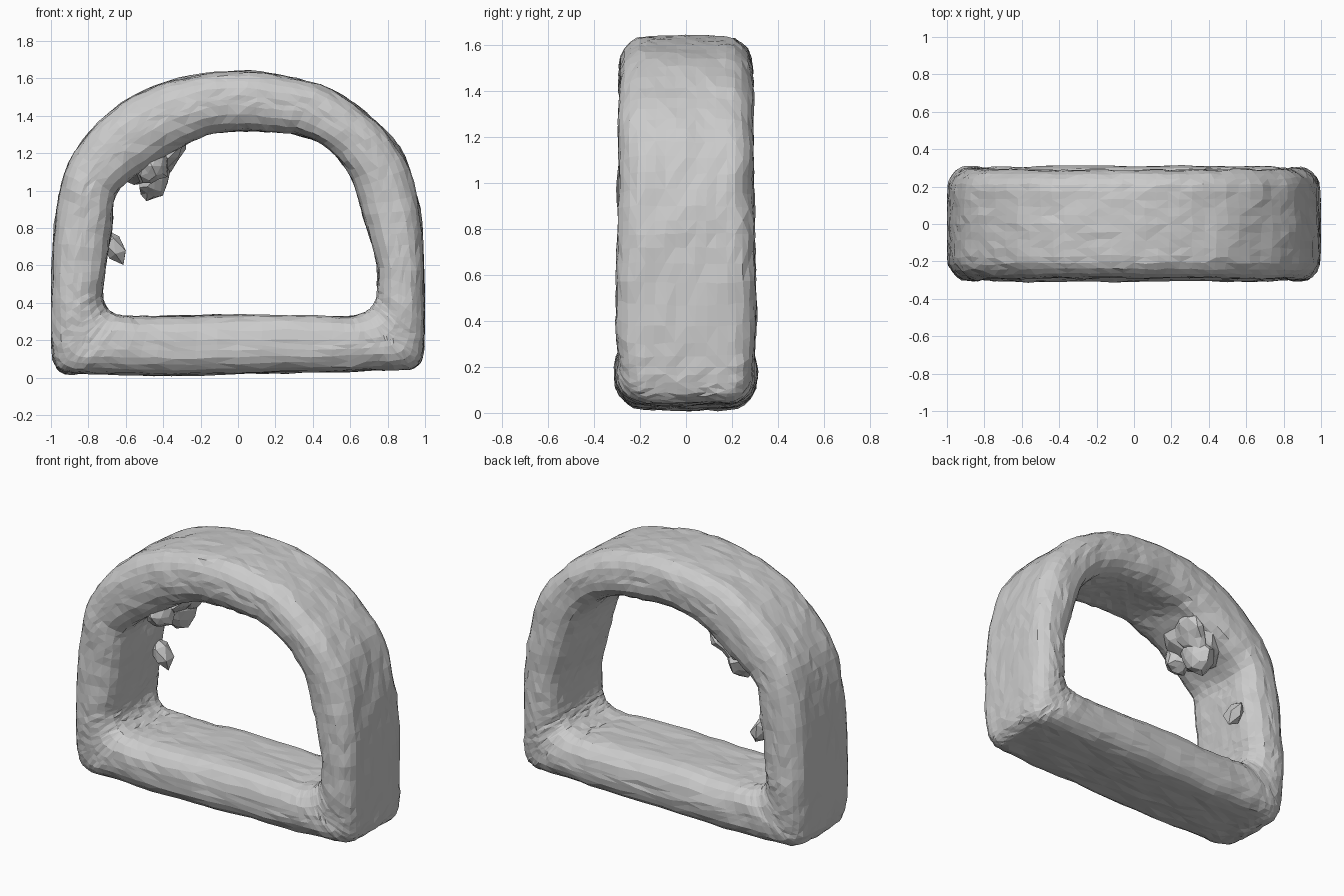
import bpy, bmesh, math, random
from mathutils import Vector, noise

if "Cube" in bpy.data.objects:
    bpy.data.objects.remove(bpy.data.objects["Cube"])

random.seed(4)

# Paired rim points around the frame: outer x, z and inner x, z
RIM = [
    (0, .02, 0, .335), (.5, .03, .5, .325), (.85, .04, .62, .33), (.95, .055, .69, .355),
    (.99, .13, .73, .40), (1, .3, .745, .47), (.992, .65, .74, .64), (.972, .9, .67, .87),
    (.89, 1.18, .61, 1.06), (.74, 1.37, .49, 1.22), (.5, 1.54, .33, 1.295),
    (.25, 1.615, .15, 1.315), (0, 1.64, 0, 1.32), (-.25, 1.615, -.17, 1.30),
    (-.5, 1.54, -.33, 1.22), (-.74, 1.37, -.52, 1.10), (-.905, 1.15, -.655, .98),
    (-.972, .9, -.675, .8), (-1, .55, -.71, .57), (-1, .3, -.725, .46),
    (-.99, .1, -.71, .385), (-.93, .025, -.66, .34), (-.8, .02, -.58, .33),
    (-.45, .01, -.4, .325)]
STEPS = 4


def spline(a, b, c, d, t):
    return .5 * (2 * b + (c - a) * t + (2 * a - 5 * b + 4 * c - d) * t * t
                 + (3 * b - a - 3 * c + d) * t ** 3)


def finish(bm, name):
    bmesh.ops.recalc_face_normals(bm, faces=bm.faces)
    bmesh.ops.triangulate(bm, faces=bm.faces)
    mesh = bpy.data.meshes.new(name)
    bm.to_mesh(mesh)
    bm.free()
    ob = bpy.data.objects.new(name, mesh)
    bpy.context.collection.objects.link(ob)
    return ob


def section():
    """Rounded band section as (u, v): u 0 outer to 1 inner, v -1 front to 1 back."""
    half = []
    for k in range(4):                       # nearly flat outer face
        half.append((.004 * k, .60 * k / 4))
    for k in range(6):                       # outer shoulder
        a = math.pi / 2 * k / 5
        half.append((.015 + .40 * (1 - math.cos(a)), .60 + .40 * math.sin(a)))
    half.append((.5, 1))
    for k in range(5):                       # softer inner shoulder
        a = math.pi / 2 * k / 4
        half.append((.58 + .42 * math.sin(a), .58 + .42 * math.cos(a)))
    for k in range(1, 4):                    # inner face
        half.append((1, .58 * (1 - k / 4)))
    return half + [(1, 0)] + [(u, -v) for u, v in half[:0:-1]]


# Arched frame: section swept between the outer and inner rim
bm = bmesh.new()
n = len(RIM)
profile = section()
rings = []
for i in range(n):
    ctrl = [RIM[(i + k) % n] for k in (-1, 0, 1, 2)]
    for s in range(STEPS):
        ox, oz, ix, iz = [spline(*axis, s / STEPS) for axis in zip(*ctrl)]
        # side faces draw in slightly at the lower corners
        corner = max(0, abs(ox) - .85) / .15 * max(0, .3 - oz) / .3
        depth = .308 - .012 * oz - .02 * corner
        ring = []
        for u, v in profile:
            co = Vector((ox + (ix - ox) * u, depth * v, oz + (iz - oz) * u))
            wobble = noise.noise_vector(co * 6) * .009
            wobble += Vector([random.uniform(-.004, .004) for _ in range(3)])
            co += wobble
            co.x = max(-1, min(1, co.x))
            co.z = max(0, co.z)
            ring.append(bm.verts.new(co))
        rings.append(ring)
m = len(profile)
for i, ring in enumerate(rings):
    nxt = rings[(i + 1) % len(rings)]
    for j in range(m):
        k = (j + 1) % m
        bm.faces.new((ring[j], ring[k], nxt[k], nxt[j]))
finish(bm, "arched_frame")


def lump(name, centre, size, tilt=0, rough=.2, detail=2):
    """Faceted irregular stone-like blob."""
    bm = bmesh.new()
    bmesh.ops.create_icosphere(bm, subdivisions=detail, radius=1)
    for v in bm.verts:
        p = v.co * random.uniform(1 - rough, 1 + rough * .5)
        x, y, z = (p[k] * size[k] for k in range(3))
        c, s = math.cos(tilt), math.sin(tilt)
        v.co = Vector(centre) + Vector((c * x + s * z, y, c * z - s * x))
    finish(bm, name)


# Broken clump hanging under the left shoulder of the arch
lump("clump_root", (-.44, .02, 1.17), (.22, .19, .08), tilt=-.7)
lump("clump_drip", (-.445, .07, 1.065), (.08, .12, .13), tilt=.35)
lump("clump_front_knob", (-.46, -.13, 1.13), (.09, .09, .10))
lump("clump_ridge", (-.365, .10, 1.19), (.065, .13, .15), tilt=.5)

# Small chip on the left inner wall
lump("wall_chip", (-.66, .17, .70), (.06, .075, .10), tilt=-.45, detail=1)
